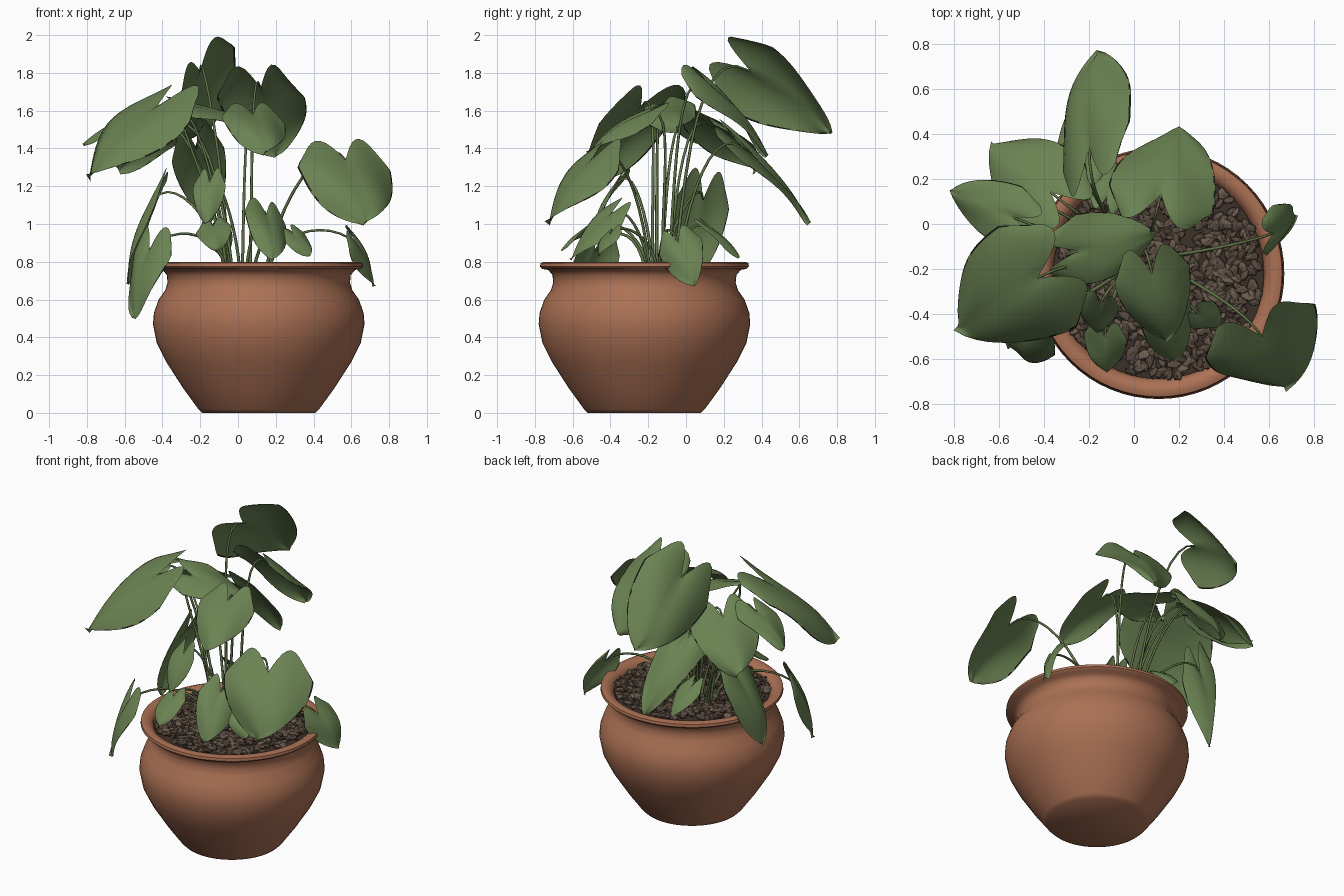
import bpy
import bmesh
import math
import random
from mathutils import Vector, Matrix

random.seed(4)
if "Cube" in bpy.data.objects:
    bpy.data.objects.remove(bpy.data.objects["Cube"], do_unlink=True)

POT_CENTRE = Vector((.11, -.22, 0))
CROWN = Vector((.02, -.13, .76))


def make_material(name, colour):
    material = bpy.data.materials.new(name)
    material.use_nodes = True
    material.diffuse_color = (*colour, 1)
    shader = material.node_tree.nodes["Principled BSDF"]
    shader.inputs["Base Color"].default_value = (*colour, 1)
    shader.inputs["Roughness"].default_value = .8
    return material


terracotta = make_material("terracotta", (.41, .165, .09))
leaf_green = make_material("leaf green", (.145, .225, .085))
leaf_edge = make_material("withered leaf edge", (.012, .012, .008))
stem_green = make_material("stem green", (.12, .18, .065))
soil_brown = make_material("soil brown", (.045, .03, .022))
bark_brown = make_material("bark brown", (.1, .068, .05))
bark_grey = make_material("bark grey brown", (.15, .11, .08))


def finish(name, bm, materials, smooth=True):
    """Turn a bmesh into a named object in the scene."""
    mesh = bpy.data.meshes.new(name)
    bm.to_mesh(mesh)
    bm.free()
    for material in materials:
        mesh.materials.append(material)
    for face in mesh.polygons:
        face.use_smooth = smooth
    obj = bpy.data.objects.new(name, mesh)
    bpy.context.collection.objects.link(obj)
    return obj


def lathe(name, profile, material, segments=64):
    """Spin a radius/height profile around the pot axis."""
    bm = bmesh.new()
    verts = [bm.verts.new(POT_CENTRE + Vector((r, 0, z))) for r, z in profile]
    edges = [bm.edges.new(pair) for pair in zip(verts, verts[1:])]
    bmesh.ops.spin(bm, geom=verts + edges, cent=POT_CENTRE, axis=(0, 0, 1),
                   angle=math.tau, steps=segments, use_duplicate=False)
    bmesh.ops.remove_doubles(bm, verts=bm.verts, dist=.0005)
    bmesh.ops.recalc_face_normals(bm, faces=bm.faces)
    obj = finish(name, bm, [material])
    bpy.ops.object.select_all(action="DESELECT")
    obj.select_set(True)
    bpy.context.view_layer.objects.active = obj
    bpy.ops.object.shade_smooth_by_angle(angle=math.radians(50))


# Pot with rolled rim, and the soil inside it
lathe("pot", [(0, 0), (.3, 0), (.32, .02), (.4, .13), (.49, .27), (.54, .37), (.56, .47),
              (.555, .53), (.53, .6), (.495, .65), (.483, .69), (.487, .73), (.51, .757),
              (.54, .762), (.553, .775), (.55, .793), (.53, .8), (.5, .795), (.475, .77),
              (.465, .72)], terracotta)
lathe("soil", [(0, .77), (.3, .77), (.47, .76)], soil_brown)

# Bark chips scattered over the soil
chips = bmesh.new()
for i in range(800):
    radius, turn = .455 * math.sqrt(random.random()), random.uniform(0, math.tau)
    place = POT_CENTRE + Vector((radius * math.cos(turn), radius * math.sin(turn), .78))
    tilt = Matrix.Rotation(random.uniform(0, math.tau), 4, "Z") @ Matrix.Rotation(
        random.uniform(-.7, .7), 4, "X")
    size = random.uniform(.8, 1.3)
    shape = Matrix.Diagonal((.031 * size, .02 * size, .01 * size, 1))
    made = bmesh.ops.create_icosphere(chips, subdivisions=1, radius=1,
                                      matrix=Matrix.Translation(place) @ tilt @ shape)
    shade = random.choice((0, 0, 1))
    for face in {f for v in made["verts"] for f in v.link_faces}:
        face.material_index = shade
finish("bark_chips", chips, [bark_brown, bark_grey], smooth=False)


def half_width(t):
    """Heart outline: full near the stem, drawn out to a point at the tip."""
    return (.62 + 1.6 * t) if t < .2 else .96 * math.cos((t - .2) / .8 * math.pi / 2) ** .75


def stem(name, end, direction):
    """Thin arching stalk from the crown of the plant to a leaf."""
    curve = bpy.data.curves.new(name, "CURVE")
    curve.dimensions = "3D"
    curve.bevel_depth = .007
    curve.bevel_resolution = 1
    curve.resolution_u = 10
    spline = curve.splines.new("BEZIER")
    spline.bezier_points.add(1)
    first, last = spline.bezier_points
    outward = Vector((end.x - CROWN.x, end.y - CROWN.y, 0))
    first.co = CROWN + outward * .22 + Vector(
        (random.uniform(-.04, .04), random.uniform(-.04, .04), 0))
    reach = (end - first.co).length
    first.handle_left = first.co
    first.handle_right = first.co + outward * .12 + Vector((0, 0, reach * .5))
    last.co = end
    last.handle_left = end - direction * reach * .25 - outward * .1
    last.handle_right = end
    first.radius, last.radius = 1.3, .8
    curve.materials.append(stem_green)
    obj = bpy.data.objects.new(name, curve)
    bpy.context.collection.objects.link(obj)


def leaf(name, base, tip, facing, width, bow=.09, cup=-.15, rows=18, columns=14):
    """Heart-shaped blade from its stalk to its tip, with its stem."""
    base, tip = Vector(base), Vector(tip)
    along = tip - base
    length = along.length
    along.normalize()
    side = along.cross(Vector(facing)).normalized()
    up = side.cross(along)
    phase = random.uniform(0, math.tau)
    # Even columns, plus a narrow strip along each margin
    inner = [.97 * (2 * j / columns - 1) for j in range(columns + 1)]
    spread = [-1, *inner, 1]
    bm = bmesh.new()
    grid = []
    for i in range(rows + 1):
        t = i / rows
        row = []
        for s in spread:
            lobe = .36 * length * math.sin(2.3 * abs(s)) * (1 - t) ** 2
            height = bow * length * 4 * t * (1 - t) + cup * width * s * s * half_width(t)
            height += .05 * width * abs(s) * math.sin(6 * t + phase + 2 * s)
            row.append(bm.verts.new(base + along * (t * length - lobe)
                                    + side * s * half_width(t) * width / 2 + up * height))
        grid.append(row)
    for near, far in zip(grid, grid[1:]):
        for j in range(len(spread) - 1):
            face = bm.faces.new((near[j], near[j + 1], far[j + 1], far[j]))
            margin = j in (0, len(spread) - 2)
            face.material_index = int(margin and random.random() < .6)
    bmesh.ops.remove_doubles(bm, verts=bm.verts, dist=.0003)
    bm.normal_update()
    finish("leaf_" + name, bm, [leaf_green, leaf_edge])
    stem("stem_" + name, base, along)


# Tall leaves at the back
leaf("back_top", (-.2, .34, 1.81), (-.16, .77, 1.48), (-.75, .35, .58), .52)
leaf("back_left_side", (.12, .13, 1.72), (.2, .43, 1.36), (.1, .75, .65), .5)
leaf("back_right_side", (-.37, .14, 1.52), (-.63, .36, 1.28), (-.3, .4, .8), .44)
leaf("back_low", (-.22, .3, 1.4), (-.14, .65, 1), (-.2, .7, .6), .3)

# Leaves on the right side
leaf("right_large", (-.43, -.24, 1.62), (-.79, -.46, 1.24), (-.45, -.42, .8), .6)
leaf("right_outer", (-.54, .03, 1.56), (-.82, .15, 1.42), (-.2, -.1, .9), .29)
leaf("right_drooping", (-.44, .09, 1.13), (-.58, .02, .68), (-.9, .1, .3), .3)
leaf("right_hanging", (-.47, -.48, .86), (-.55, -.55, .5), (-.75, -.58, .3), .32)

# Leaves over the middle
leaf("middle_upper", (-.25, -.12, 1.62), (.1, -.05, 1.5), (.1, -.2, .9), .34)
leaf("middle_front", (.08, -.22, 1.58), (.14, -.52, 1.37), (.15, -.55, .8), .36)
leaf("middle_inner", (-.15, -.36, 1.22), (-.17, -.48, 1), (-.1, -.8, .5), .18)

# Leaves on the left side
leaf("left_large", (.57, -.5, 1.34), (.67, -.73, 1), (.3, -.75, .6), .57)
leaf("left_drooping", (.62, -.04, .9), (.72, .04, .67), (.8, -.3, .5), .25)

# Small low leaves near the soil
leaf("low_front", (.15, -.4, 1.05), (.18, -.61, .81), (.45, -.65, .6), .27)
leaf("low_front_right", (-.13, -.5, .99), (-.12, -.66, .86), (-.1, -.6, .7), .2)
leaf("low_front_left", (.29, -.4, .95), (.38, -.46, .83), (.3, -.6, .6), .17)
leaf("low_back", (-.12, .12, .98), (-.08, .28, .82), (.2, .6, .7), .18)
